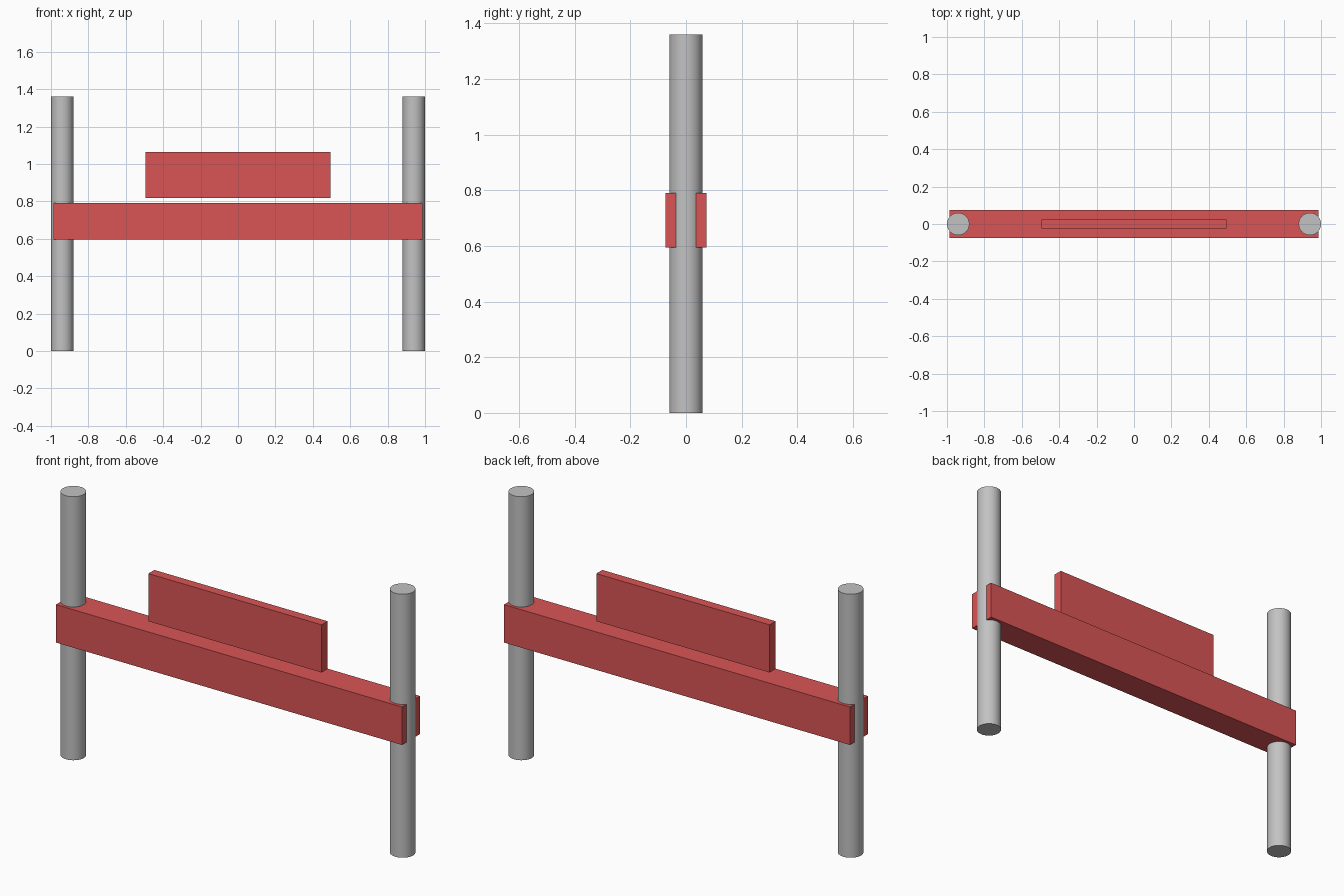
import bpy
import math

cube = bpy.data.objects.get("Cube")
if cube:
    bpy.data.objects.remove(cube, do_unlink=True)


def make_material(name, color):
    mat = bpy.data.materials.new(name)
    mat.use_nodes = True
    mat.diffuse_color = color
    mat.node_tree.nodes["Principled BSDF"].inputs["Base Color"].default_value = color
    return mat


red = make_material("red paint", (0.7, 0.09, 0.09, 1))
grey = make_material("grey metal", (0.54, 0.54, 0.54, 1))


def box(name, size, z, mat):
    bpy.ops.mesh.primitive_cube_add(size=1, location=(0, 0, z))
    obj = bpy.context.object
    obj.name = name
    obj.scale = size
    bpy.ops.object.transform_apply(location=False, rotation=False, scale=True)
    obj.data.materials.append(mat)


def post(name, x, radius=0.06, height=1.36):
    bpy.ops.mesh.primitive_cylinder_add(vertices=32, radius=radius, depth=height,
                                        location=(x, 0, height / 2))
    obj = bpy.context.object
    obj.name = name
    obj.data.materials.append(grey)
    bpy.ops.object.shade_smooth_by_angle(angle=math.radians(40))


# Upright posts
post("left_post", 0.94)
post("right_post", -0.94)

# Crossbeam, slightly shorter than the posts' outer span so they show at its ends
box("crossbeam", (1.975, 0.148, 0.196), 0.693, red)

# Thin board held just above the crossbeam
box("upper_board", (0.99, 0.049, 0.246), 0.941, red)
